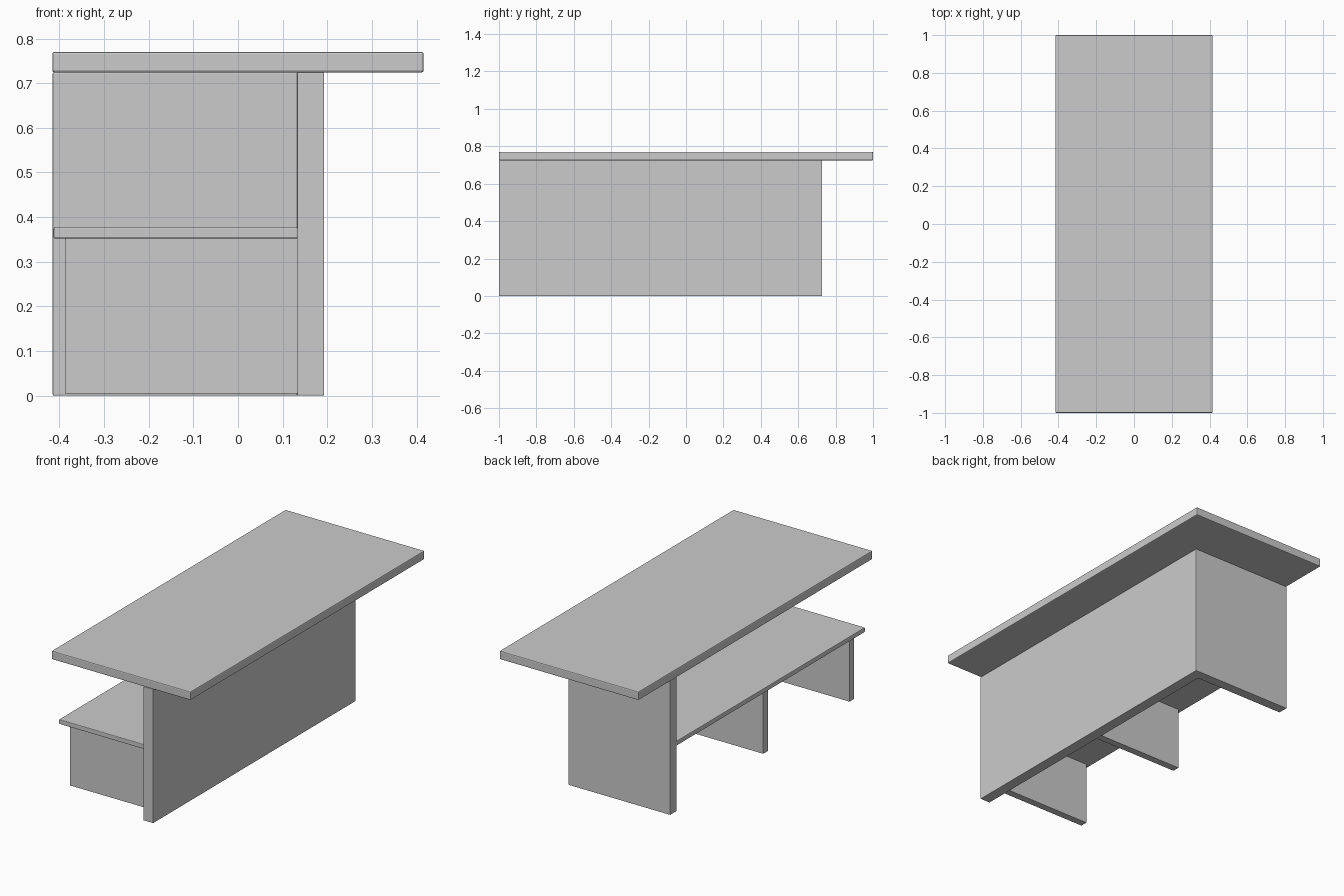
import bpy, bmesh

if "Cube" in bpy.data.objects:
    bpy.data.objects.remove(bpy.data.objects["Cube"])


def finish(name, bm, bevel):
    bmesh.ops.recalc_face_normals(bm, faces=bm.faces)
    mesh = bpy.data.meshes.new(name)
    bm.to_mesh(mesh)
    bm.free()
    obj = bpy.data.objects.new(name, mesh)
    bpy.context.collection.objects.link(obj)
    mod = obj.modifiers.new("edge_softening", 'BEVEL')
    mod.width = bevel
    mod.segments = 2
    return obj


def prism(name, outline, z0, z1, bevel):
    """Extrude a plan outline from z0 up to z1."""
    bm = bmesh.new()
    face = bm.faces.new([bm.verts.new((x, y, z0)) for x, y in outline])
    ext = bmesh.ops.extrude_face_region(bm, geom=[face], use_keep_orig=True)
    top = [v for v in ext["geom"] if isinstance(v, bmesh.types.BMVert)]
    bmesh.ops.translate(bm, verts=top, vec=(0, 0, z1 - z0))
    return finish(name, bm, bevel)


def board(name, x0, x1, y0, y1, z0, z1, bevel):
    return prism(name, [(x0, y0), (x1, y0), (x1, y1), (x0, y1)], z0, z1, bevel)


# Desk top
board("table_top", -0.416, 0.416, -1, 1, 0.724, 0.77, 0.005)

# L-shaped base: long panel and end panel
prism("base_panels", [(0.133, -1), (0.193, -1), (0.193, 0.728), (-0.415, 0.728),
                      (-0.415, 0.672), (0.133, 0.672)], 0, 0.724, 0.002)

# Low shelf inside the L
board("shelf", -0.413, 0.134, -0.94, 0.673, 0.352, 0.377, 0.003)

# Two upright supports under the shelf
for i, y in enumerate((-0.884, -0.146)):
    board(f"shelf_support_{i + 1}", -0.388, 0.134, y, y + 0.04, 0.005, 0.353, 0.001)
